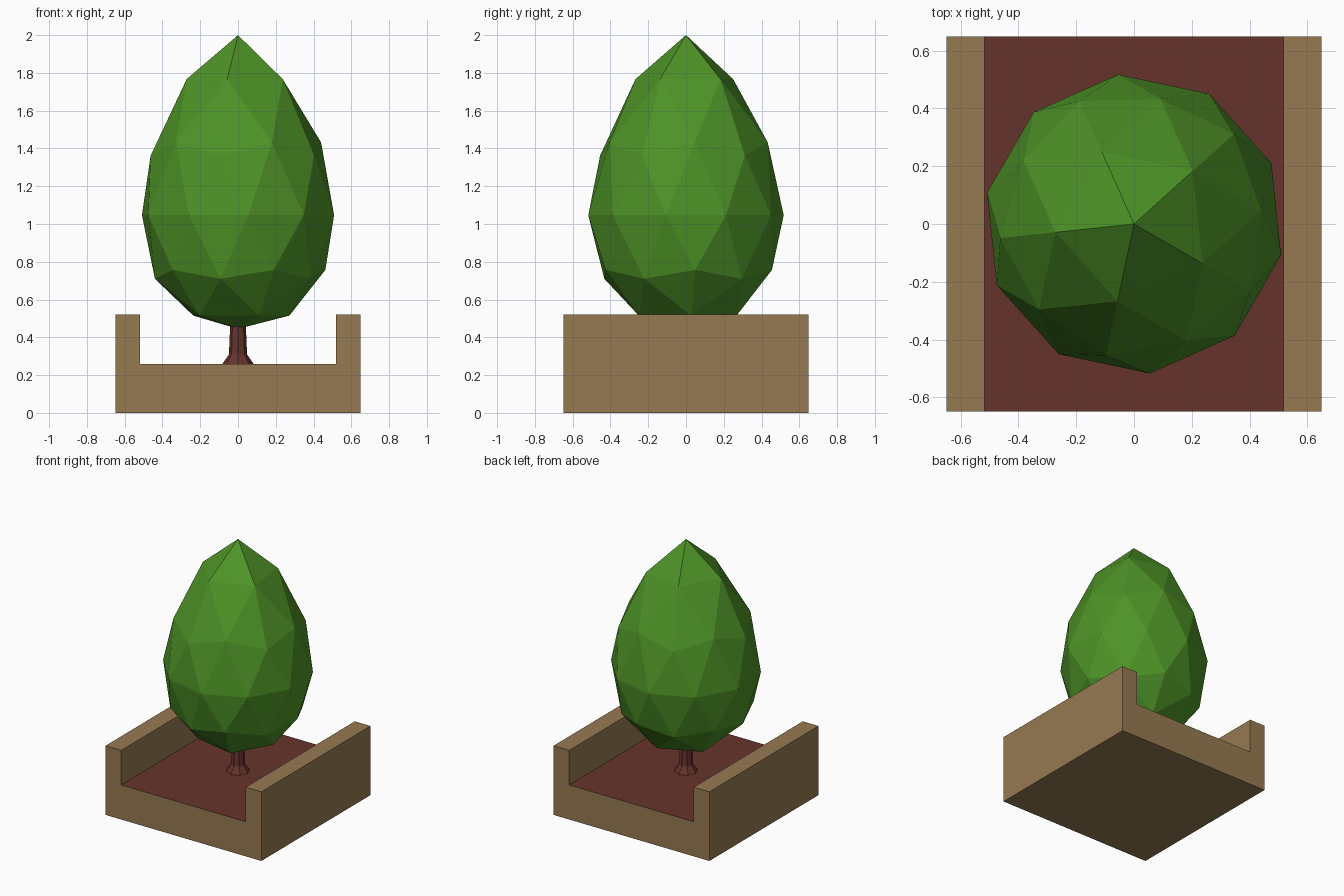
import bpy
import bmesh
import math
from mathutils import Matrix

default_cube = bpy.data.objects.get("Cube")
if default_cube:
    bpy.data.objects.remove(default_cube, do_unlink=True)


def make_material(name, color):
    mat = bpy.data.materials.new(name)
    mat.use_nodes = True
    mat.diffuse_color = (*color, 1)
    mat.node_tree.nodes["Principled BSDF"].inputs["Base Color"].default_value = (*color, 1)
    return mat


def make_object(name, bm, *materials):
    bmesh.ops.recalc_face_normals(bm, faces=bm.faces)
    mesh = bpy.data.meshes.new(name)
    bm.to_mesh(mesh)
    bm.free()
    for mat in materials:
        mesh.materials.append(mat)
    obj = bpy.data.objects.new(name, mesh)
    bpy.context.collection.objects.link(obj)
    return obj


tan = make_material("tan wood", (0.305, 0.195, 0.084))
soil = make_material("red brown soil", (0.13, 0.034, 0.024))
green = make_material("leaf green", (0.076, 0.292, 0.020))

# Planter: channel profile extruded front to back, with a soil-coloured floor
HALF, INNER, FLOOR, RIM = 0.648, 0.518, 0.26, 0.52
half_profile = [(HALF, 0), (HALF, RIM), (INNER, RIM), (INNER, FLOOR)]
profile = half_profile + [(-x, z) for x, z in reversed(half_profile)]
bm = bmesh.new()
end = bm.faces.new([bm.verts.new((x, -HALF, z)) for x, z in profile])
extruded = bmesh.ops.extrude_face_region(bm, geom=[end], use_keep_orig=True)
back = [v for v in extruded["geom"] if isinstance(v, bmesh.types.BMVert)]
bmesh.ops.translate(bm, verts=back, vec=(0, 2 * HALF, 0))
bmesh.ops.recalc_face_normals(bm, faces=bm.faces)
for face in bm.faces:
    on_floor = all(abs(v.co.z - FLOOR) < 0.001 for v in face.verts)
    face.material_index = int(on_floor)
make_object("planter", bm, tan, soil)

# Trunk: eight-sided with a flared foot
bm = bmesh.new()
SIDES = 8
rings = []
for radius, z in [(0.082, FLOOR), (0.048, 0.31), (0.04, 0.5)]:
    angles = [math.tau * i / SIDES for i in range(SIDES)]
    rings.append([bm.verts.new((radius * math.cos(a), radius * math.sin(a), z)) for a in angles])
for low, high in zip(rings, rings[1:]):
    for i in range(SIDES):
        j = (i + 1) % SIDES
        bm.faces.new((low[i], low[j], high[j], high[i]))
bm.faces.new(rings[-1])
bm.faces.new(rings[0])
make_object("trunk", bm, soil)

# Foliage: faceted sphere pulled into a pointed egg, ring by ring from the bottom
ring_heights = [0.445, 0.515, 0.71, 0.757, 1.047, 1.362, 1.432, 1.767, 2.0]
bm = bmesh.new()
bmesh.ops.create_icosphere(bm, subdivisions=2, radius=1)
levels = sorted({round(v.co.z, 2) + 0.0 for v in bm.verts})
for v in bm.verts:
    nearest = min(range(len(levels)), key=lambda i: abs(levels[i] - v.co.z))
    v.co.x *= 0.52
    v.co.y *= 0.52
    v.co.z = ring_heights[nearest]
bmesh.ops.rotate(bm, verts=bm.verts, cent=(0, 0, 0), matrix=Matrix.Rotation(math.radians(42), 3, "Z"))
make_object("foliage", bm, green)
